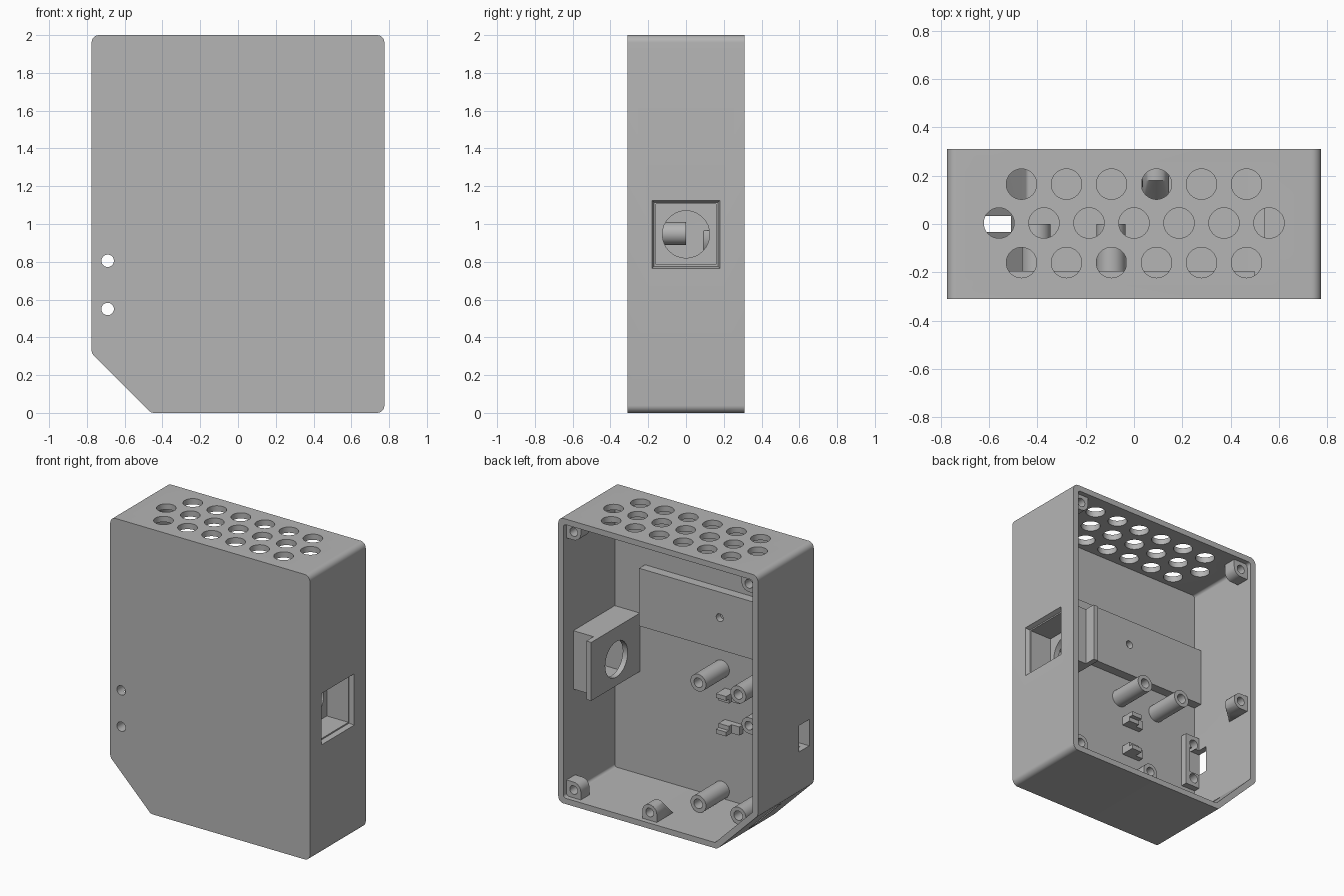
import bpy, bmesh, math
from mathutils import Vector

cube = bpy.data.objects.get("Cube")
if cube:
    bpy.data.objects.remove(cube, do_unlink=True)

GREY = (0.46, 0.46, 0.46, 1)
mat = bpy.data.materials.new("plain grey")
mat.use_nodes = True
mat.diffuse_color = GREY
mat.node_tree.nodes["Principled BSDF"].inputs["Base Color"].default_value = GREY


def hull(name, pts):
    """Convex solid around a set of points."""
    bm = bmesh.new()
    for p in pts:
        bm.verts.new(p)
    bmesh.ops.remove_doubles(bm, verts=bm.verts, dist=1e-5)
    bmesh.ops.convex_hull(bm, input=bm.verts)
    bmesh.ops.delete(bm, geom=[v for v in bm.verts if not v.link_faces], context='VERTS')
    bmesh.ops.dissolve_limit(bm, angle_limit=0.01, verts=bm.verts, edges=bm.edges)
    bmesh.ops.recalc_face_normals(bm, faces=bm.faces)
    me = bpy.data.meshes.new(name)
    bm.to_mesh(me)
    bm.free()
    me.materials.append(mat)
    ob = bpy.data.objects.new(name, me)
    bpy.context.collection.objects.link(ob)
    return ob


def box(name, x, y, z):
    return hull(name, [(a, b, c) for a in x for b in y for c in z])


def ring(u, v, r, n=32):
    return [(u + r * math.cos(t * math.tau / n), v + r * math.sin(t * math.tau / n)) for t in range(n)]


def cyl(name, axis, u, v, r, a, b):
    """Cylinder along an axis; u, v are the other two coordinates in order."""
    pts = []
    for p, q in ring(u, v, r):
        for w in (a, b):
            c = [p, q]
            c.insert("xyz".index(axis), w)
            pts.append(c)
    return hull(name, pts)


def rounded(corners, r):
    """Outline with filleted corners."""
    out = []
    for i, c in enumerate(corners):
        c = Vector(c)
        a = (Vector(corners[i - 1]) - c).normalized()
        b = (Vector(corners[(i + 1) % len(corners)]) - c).normalized()
        half = a.angle(b) / 2
        mid = (a + b).normalized()
        centre = c + mid * r / math.sin(half)
        start = math.atan2(-mid.y, -mid.x)
        sweep = math.pi / 2 - half
        for k in range(9):
            t = start + sweep * (k / 4 - 1)
            out.append((centre.x + r * math.cos(t), centre.y + r * math.sin(t)))
    return out


def prism(name, outline, a, b):
    return hull(name, [(x, y, z) for x, z in outline for y in (a, b)])


def cut(ob, cutters):
    bpy.context.view_layer.objects.active = ob
    for c in cutters:
        m = ob.modifiers.new("cut", 'BOOLEAN')
        m.operation, m.solver, m.object = 'DIFFERENCE', 'EXACT', c
        bpy.ops.object.modifier_apply(modifier=m.name)
        bpy.data.objects.remove(c, do_unlink=True)
    return ob


parts = []
W, D, T = 0.775, 0.31, 0.04
IN, FRONT = W - T, -0.26
SCREW_X, SCREW_Z = -0.69, (0.55, 0.805)
PORT_Z, PORT = 0.945, 0.16

# Case shell, hollow and open at the back
outer = [(-0.46, 0), (W, 0), (W, 2), (-W, 2), (-W, 0.315)]
inner = [(-0.443, T), (IN, T), (IN, 2 - T), (-IN, 2 - T), (-IN, 0.332)]
shell = prism("case_shell", rounded(outer, 0.04), -D, D)
cutters = [prism("cavity", rounded(inner, 0.02), FRONT, D + 0.1)]

# Ventilation holes in the top
for y, n in ((-0.16, 6), (0.004, 7), (0.165, 6)):
    for i in range(n):
        cutters.append(cyl("vent", 'z', (i - (n - 1) / 2) * 0.1865, y, 0.063, 1.9, 2.1))

# Screw holes, slider slot, cable slot and flared port opening
cutters += [cyl("screw", 'y', SCREW_X, z, 0.033, -0.4, -0.2) for z in SCREW_Z]
cutters.append(box("slider_slot", (-0.9, -0.7), (FRONT, -0.145), (0.59, 0.775)))
cutters.append(box("cable_slot", (-0.72, -0.51), (-0.033, 0.033), (-0.1, 0.36)))
cutters.append(hull("port_flare", [(x, sy * s, PORT_Z + sz * s)
                                   for x, s in ((0.72, PORT), (0.75, PORT), (0.78, PORT + 0.022))
                                   for sy in (-1, 1) for sz in (-1, 1)]))
parts.append(cut(shell, cutters))

# Switch pad behind the front screw holes
pad = box("switch_pad", (-0.745, -0.625), (FRONT - 0.01, -0.215), (0.49, 0.865))
parts.append(cut(pad, [cyl("screw", 'y', SCREW_X, z, 0.033, -0.4, -0.1) for z in SCREW_Z]
                 + [box("slot", (-0.9, -0.66), (FRONT, 0), (0.59, 0.775))]))

# Port housing with a pocket and a round hole, and its mounting plate
span_z = (0.76, 1.17)
housing = box("port_housing", (0.57, 0.745), (FRONT - 0.01, 0.2), span_z)
parts.append(cut(housing, [box("pocket", (0.5, 0.8), (-PORT, PORT), (PORT_Z - PORT, PORT_Z + PORT))]))
plate = box("port_plate", (0.54, 0.578), (FRONT - 0.01, 0.28), span_z)
parts.append(cut(plate, [cyl("port_hole", 'x', 0, PORT_Z, 0.125, 0.5, 0.7)]))

# Raised mounting slab on the inside of the front
slab = box("mounting_slab", (-IN - 0.01, 0.5), (FRONT - 0.01, -0.195), (1.115, 1.52))
parts.append(cut(slab, [cyl("slab_hole", 'y', -0.125, 1.34, 0.027, -0.24, 0)]))

# Board standoffs
for x in (-0.095, -0.405):
    for z in (0.1, 0.95):
        post = cyl("standoff", 'y', x, z, 0.06, FRONT - 0.01, 0)
        parts.append(cut(post, [cyl("hole", 'y', x, z, 0.033, -0.12, 0.1)]))

# Stepped sensor brackets
for z, s in ((0.79, 1), (0.57, -1)):
    parts.append(box("bracket_block", (-0.2, -0.12), (FRONT - 0.01, -0.19), (z - 0.03, z + 0.03)))
    parts.append(box("bracket_foot", (-0.26, -0.19), (FRONT - 0.01, -0.22), (z - 0.03, z + 0.03)))
    parts.append(box("bracket_lip", (-0.2, -0.12), (-0.2, -0.16), sorted((z, z + s * 0.03))))

# Lid screw bosses, each tapering into the walls beside it
for x, z, dx, dz in ((0.68, 1.905, 1, 1), (-0.68, 1.905, -1, 1), (0.68, 0.095, 1, -1),
                     (0.09, 0.095, 0, -1), (-0.68, 0.91, -1, 0)):
    pts = []
    for p, q in ring(x, z, 0.056, 24):
        for sx in (0, dx * 0.1):
            for sz in (0, dz * 0.1):
                u = max(-0.75, min(0.75, p + sx))
                v = max(0.025, min(1.975, q + sz))
                pts += [(u, 0.18, v), (u, 0.275, v)]
        u = max(-0.75, min(0.75, p + dx * 0.15))
        v = max(0.025, min(1.975, q + dz * 0.15))
        pts.append((u, 0.08, v))
    boss = hull("lid_boss", pts)
    parts.append(cut(boss, [cyl("hole", 'y', x, z, 0.03, 0.17, 0.4)]))

# Smooth the round surfaces and keep hard edges
bpy.ops.object.select_all(action='DESELECT')
for ob in parts:
    ob.select_set(True)
bpy.context.view_layer.objects.active = shell
bpy.ops.object.shade_smooth_by_angle(angle=math.radians(30))
